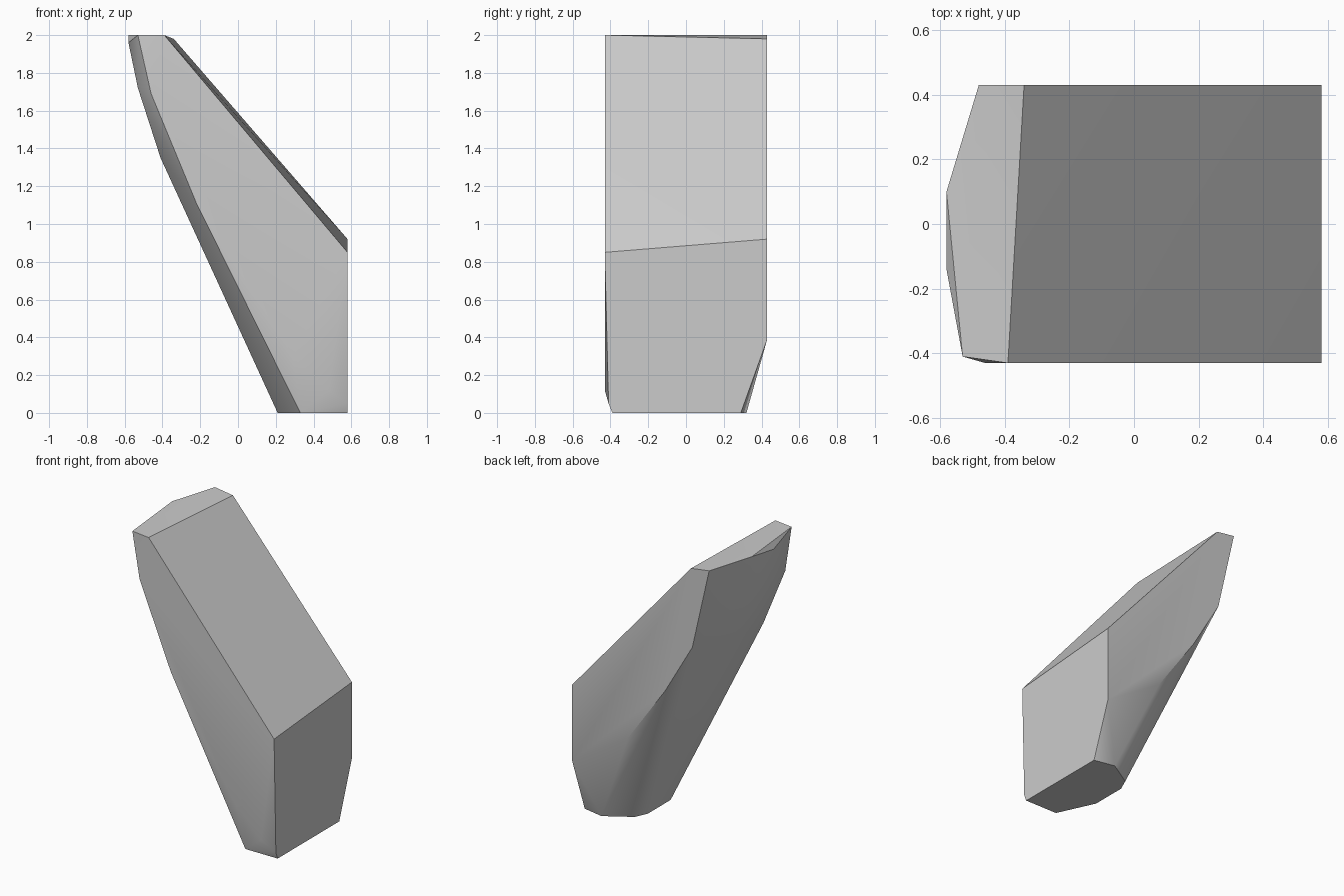
import bpy
import bmesh
import math

# Remove the default cube
default_cube = bpy.data.objects.get("Cube")
if default_cube:
    bpy.data.objects.remove(default_cube, do_unlink=True)

HALF_DEPTH = 0.43


def make_material(name, colour):
    material = bpy.data.materials.new(name)
    material.use_nodes = True
    material.diffuse_color = colour
    shader = next(n for n in material.node_tree.nodes if n.type == "BSDF_PRINCIPLED")
    shader.inputs["Base Color"].default_value = colour
    shader.inputs["Roughness"].default_value = 0.8
    return material


def hull_object(name, points, material):
    """Wrap the corner points in a convex skin with clean flat faces."""
    bm = bmesh.new()
    for point in points:
        bm.verts.new(point)
    bmesh.ops.convex_hull(bm, input=bm.verts[:])
    loose = [v for v in bm.verts if not v.link_faces]
    bmesh.ops.delete(bm, geom=loose, context="VERTS")
    bmesh.ops.dissolve_limit(bm, angle_limit=math.radians(0.5),
                             verts=bm.verts[:], edges=bm.edges[:])
    bmesh.ops.recalc_face_normals(bm, faces=bm.faces[:])
    mesh = bpy.data.meshes.new(name)
    bm.to_mesh(mesh)
    bm.free()
    mesh.materials.append(material)
    obj = bpy.data.objects.new(name, mesh)
    bpy.context.collection.objects.link(obj)
    return obj


# Flat front and back sides, as x and z outlines
front_side = [(-0.39, 2), (-0.46, 1.69), (-0.22, 1.11), (0.24, 0.38),
              (0.29, 0.3), (0.48, 0.12), (0.58, 0.85)]
back_side = [(-0.34, 1.98), (-0.48, 2), (-0.35, 1.43), (-0.14, 1.07),
             (0.15, 0.66), (0.58, 0.39), (0.58, 0.92)]

# Footprint on the ground, as x and y
footprint = [(0.58, -0.39), (0.33, -0.39), (0.21, -0.13), (0.21, 0.12),
             (0.25, 0.21), (0.43, 0.32), (0.58, 0.29)]

# Chipped peak, bulging underside and the nick in the front foot
peak = [(-0.53, -0.41, 2), (-0.58, 0.1, 2), (-0.58, -0.14, 1.96)]
underside = [(-0.53, -0.34, 1.72), (-0.53, 0.08, 1.72),
             (-0.41, -0.27, 1.35), (-0.41, 0.08, 1.35)]
foot_nick = [(0.58, -0.41, 0.05)]

corners = [(x, -HALF_DEPTH, z) for x, z in front_side]
corners += [(x, HALF_DEPTH, z) for x, z in back_side]
corners += [(x, y, 0) for x, y in footprint]
corners += peak + underside + foot_nick

# Leaning stone block
stone_grey = make_material("stone grey", (0.6, 0.6, 0.6, 1))
stone = hull_object("leaning_stone", corners, stone_grey)

# Soft shading over shallow facets, crisp main edges
bpy.ops.object.select_all(action="DESELECT")
stone.select_set(True)
bpy.context.view_layer.objects.active = stone
bpy.ops.object.shade_smooth_by_angle(angle=math.radians(30))
